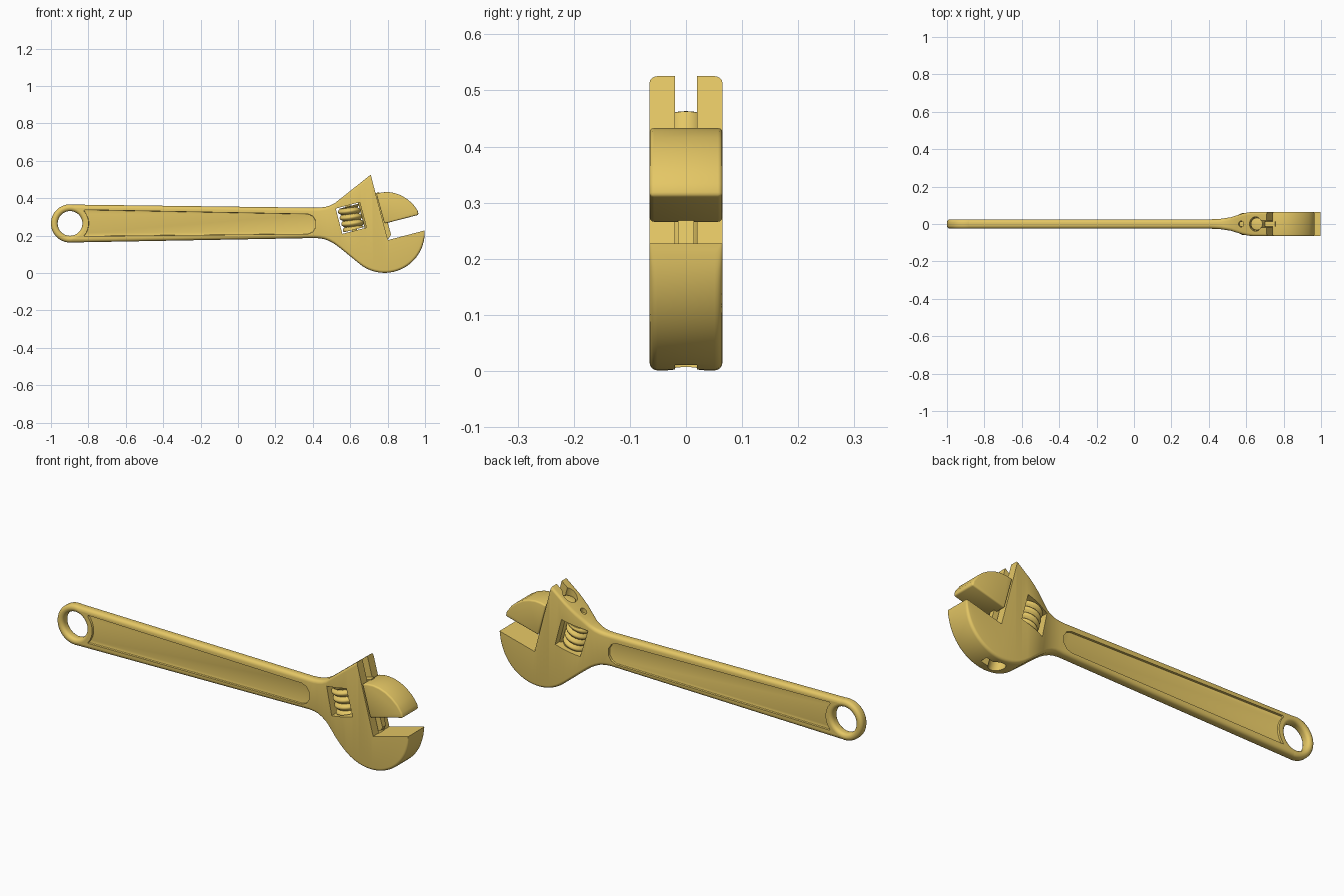
import bpy, bmesh
from math import sin, cos, pi, sqrt, radians, asin
from mathutils import Vector

if "Cube" in bpy.data.objects:
    bpy.data.objects.remove(bpy.data.objects["Cube"])

gold = bpy.data.materials.new("gold")
gold.diffuse_color = (0.78, 0.57, 0.13, 1)
gold.use_nodes = True
gold.node_tree.nodes["Principled BSDF"].inputs["Base Color"].default_value = gold.diffuse_color

# Tilted jaw frame: s runs down the sliding face from the tip, v points out of it
TILT = radians(14.7)
TIP = Vector((0.71, 0, 0.524))
DOWN = Vector((sin(TILT), 0, -cos(TILT)))
OUT = Vector((cos(TILT), 0, sin(TILT)))
Y = Vector((0, 1, 0))


def at(s, v, y=0):
    return TIP + DOWN * s + OUT * v + Y * y


def skin(name, rings, closed=False):
    """Join equal-length loops of points into one solid."""
    bm = bmesh.new()
    vs = [[bm.verts.new(p) for p in r] for r in rings]
    n, m = len(vs), len(vs[0])
    for i in range(n if closed else n - 1):
        a, b = vs[i], vs[(i + 1) % n]
        for j in range(m):
            k = (j + 1) % m
            bm.faces.new((a[j], a[k], b[k], b[j]))
    if not closed:
        bm.faces.new(vs[0])
        bm.faces.new(vs[-1])
    bmesh.ops.recalc_face_normals(bm, faces=bm.faces)
    me = bpy.data.meshes.new(name)
    bm.to_mesh(me)
    bm.free()
    me.materials.append(gold)
    ob = bpy.data.objects.new(name, me)
    bpy.context.collection.objects.link(ob)
    return ob


def prism(name, pts, y0, y1):
    return skin(name, [[(x, y, z) for x, z in pts] for y in (y0, y1)])


def tilted_prism(name, sv, hy):
    return skin(name, [[at(s, v, y) for s, v in sv] for y in (-hy, hy)])


def rod(name, v, s0, s1, radius, steps=1, sides=32):
    """Round bar along the slide direction; radius may depend on (s, angle)."""
    rings = []
    for i in range(steps + 1):
        s = s0 + (s1 - s0) * i / steps
        ring = []
        for j in range(sides):
            a = 2 * pi * j / sides
            r = radius(s, a) if callable(radius) else radius
            ring.append(at(s, v + r * cos(a), r * sin(a)))
        rings.append(ring)
    return skin(name, rings)


def activate(ob):
    bpy.ops.object.select_all(action='DESELECT')
    ob.select_set(True)
    bpy.context.view_layer.objects.active = ob


def bevel(ob, width, segments=3):
    activate(ob)
    m = ob.modifiers.new("bevel", 'BEVEL')
    m.width, m.segments, m.limit_method = width, segments, 'ANGLE'
    m.angle_limit = radians(35)
    bpy.ops.object.modifier_apply(modifier=m.name)
    return ob


def cut(ob, cutter):
    activate(ob)
    cutter.hide_render = True
    m = ob.modifiers.new("cut", 'BOOLEAN')
    m.operation, m.solver, m.object = 'DIFFERENCE', 'EXACT', cutter
    bpy.ops.object.modifier_apply(modifier=m.name)
    bpy.data.objects.remove(cutter)


def lerp(table, x):
    for (x0, y0), (x1, y1) in zip(table, table[1:]):
        if x <= x1:
            return y0 + (y1 - y0) * (x - x0) / (x1 - x0)
    return table[-1][1]


def round_rect(hy, z0, z1, ry, rz0, rz1):
    """(y, z) points of a rectangle with rounded corners."""
    pts = []
    for q, (sy, zc, rz) in enumerate(((1, z1 - rz1, rz1), (-1, z1 - rz1, rz1),
                                      (-1, z0 + rz0, rz0), (1, z0 + rz0, rz0))):
        for i in range(5):
            a = (q + i / 4) * pi / 2
            pts.append((sy * (hy - ry) + ry * cos(a), zc + rz * sin(a)))
    return pts


# Handle and fixed head, lofted along x
EYE = (-0.898, 0.265)
CX, CZ, R = 0.784, 0.215, 0.214
TOP = [(-0.9, 0.366), (0.41, 0.349), (0.44, 0.35), (0.465, 0.353), (0.49, 0.36),
       (0.517, 0.373), (0.71, 0.526), (0.73, 0.54), (1, 0.54)]
BOTTOM = [(-0.9, 0.163), (0.41, 0.187), (0.44, 0.185), (0.465, 0.18), (0.49, 0.17),
          (0.517, 0.155), (0.55, 0.13), (0.64, 0.057)]
THICK = [(-0.9, 0.025), (0.41, 0.025), (0.465, 0.028), (0.517, 0.036), (0.55, 0.046),
         (0.58, 0.056), (0.61, 0.062), (0.64, 0.065), (1, 0.065)]
stations = [-0.9, -0.45, 0, 0.41, 0.44, 0.465, 0.49, 0.517, 0.55, 0.58, 0.61, 0.64]
stations += [CX + R * sin(radians(a)) for a in range(-37, 91, 5)] + [CX + R]
rings = []
for x in stations:
    zb, stretch = lerp(BOTTOM, x), 1
    if x > 0.64:
        h = sqrt(max(R * R - (x - CX) ** 2, 0))
        zb, stretch = CZ - h, min(R / max(h, 0.01), 3)
    r = lerp([(-0.9, 0.018), (0.45, 0.018), (0.64, 0.014), (1, 0.014)], x)
    sec = round_rect(lerp(THICK, x), zb, lerp(TOP, x), r, r * stretch, r)
    rings.append([(x, y, z) for y, z in sec])
body = skin("handle_and_fixed_jaw", rings)

# Jaw opening, slide channel with slot, worm window and pin hole
cut(body, tilted_prism("mouth_cut", [(-0.3, 0), (-0.3, 0.6), (0.36, 0.6), (0.36, 0)], 0.2))
cut(body, rod("channel_cut", -0.07, -0.2, 0.75, 0.038))
cut(body, tilted_prism("slot_cut", [(-0.2, -0.07), (-0.2, 0.003), (0.75, 0.003), (0.75, -0.07)], 0.02))
cut(body, tilted_prism("window_cut", [(0.126, -0.227), (0.126, -0.094),
                                      (0.266, -0.094), (0.266, -0.227)], 0.2))
cut(body, rod("pin_hole_cut", -0.16, -0.1, 0.15, 0.016, sides=20))

# Sunken panels on both handle faces
panel = [(EYE[0] + 0.1 * cos(radians(a)), EYE[1] + 0.1 * sin(radians(a)))
         for a in range(-42, 43, 12)]
panel += [(-0.82, 0.338), (0.375, 0.315), (0.4, 0.304), (0.415, 0.28),
          (0.415, 0.243), (0.4, 0.22), (0.375, 0.209), (-0.82, 0.197)]
for side in (-1, 1):
    cut(body, bevel(prism("panel_cut", panel, side * 0.014, side * 0.08), 0.008))

# Hanging eye: clearance in the body, then a rounded ring
cut(body, prism("eye_cut", [(EYE[0] + 0.084 * cos(i * pi / 24), EYE[1] + 0.084 * sin(i * pi / 24))
                            for i in range(48)], -0.1, 0.1))
section = round_rect(0.025, 0.066, 0.102, 0.017, 0.017, 0.017)
skin("hanging_eye", [[(EYE[0] + r * cos(i * pi / 32), y, EYE[1] + r * sin(i * pi / 32))
                      for y, r in section] for i in range(64)], closed=True)

# Movable jaw with its web and rack bar
jaw = [(0.739, 0.424), (0.77, 0.431), (0.80, 0.433), (0.835, 0.428), (0.87, 0.416),
       (0.905, 0.395), (0.935, 0.369), (0.96, 0.335), (0.966, 0.311), (0.783, 0.264)]
bevel(prism("movable_jaw", jaw, -0.065, 0.065), 0.008)
tilted_prism("jaw_web", [(0.1, -0.07), (0.1, 0.02), (0.335, 0.024), (0.352, 0.008),
                         (0.352, -0.07)], 0.014)
bevel(rod("rack_bar", -0.07, 0.052, 0.355, 0.034), 0.006, 2)


# Adjusting worm: helical thread with rounded crests, on a pin
def thread(s, a):
    wave = 0.5 + 0.5 * cos(2 * pi * (s - 0.132) / 0.034 - a)
    return 0.046 + 0.014 * sqrt(wave)


rod("adjusting_worm", -0.16, 0.132, 0.26, thread, steps=64, sides=40)
rod("worm_pin", -0.16, 0.085, 0.28, 0.014, sides=20)

# Smooth shading with crisp edges
for ob in list(bpy.context.scene.objects):
    activate(ob)
    bpy.ops.object.shade_smooth_by_angle(angle=radians(32))
